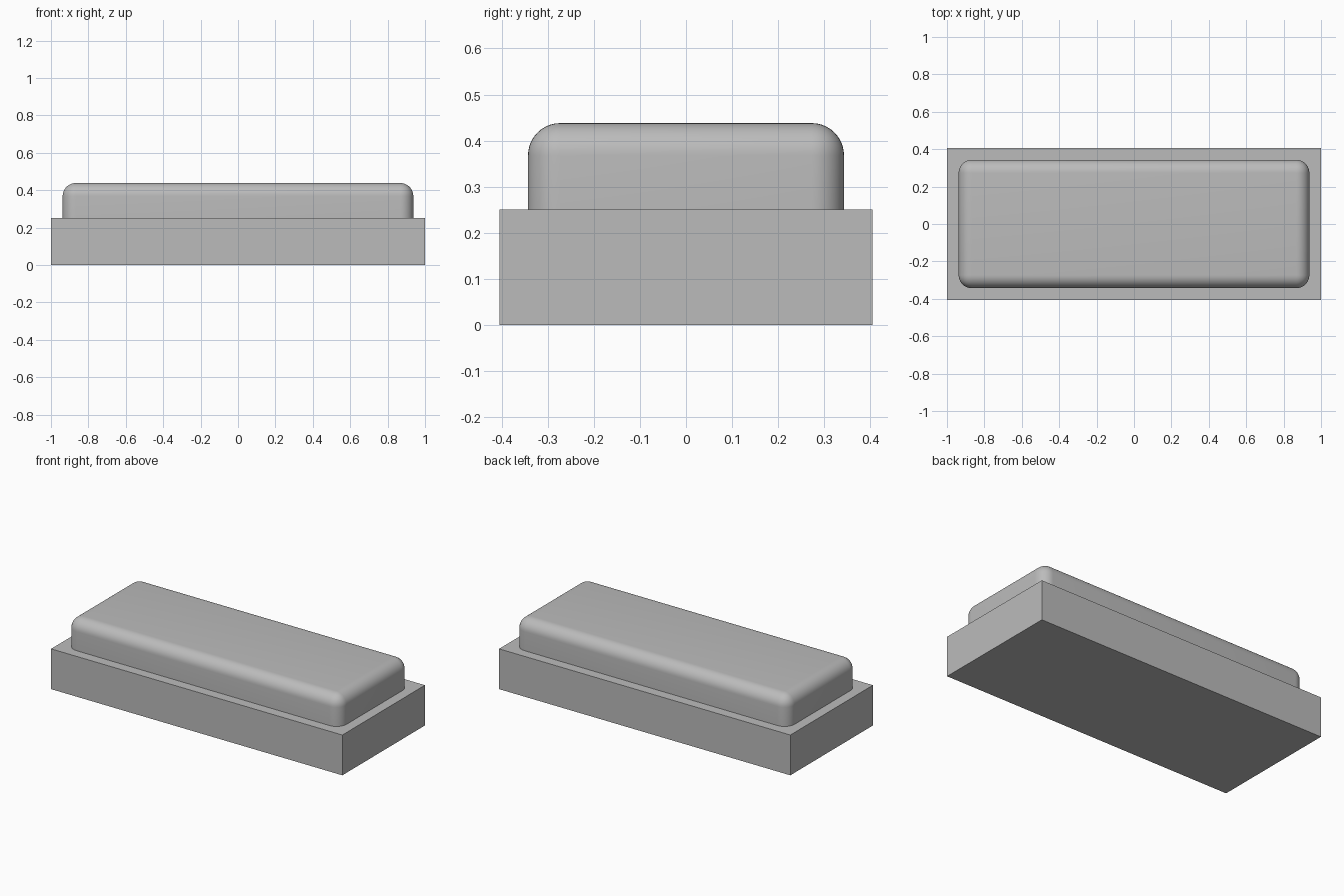
import bpy
import math

default_cube = bpy.data.objects.get("Cube")
if default_cube:
    bpy.data.objects.remove(default_cube, do_unlink=True)

# Plain grey for the whole model
GREY = (0.5, 0.5, 0.5, 1.0)
grey = bpy.data.materials.new("plain_grey")
grey.use_nodes = True
grey.diffuse_color = GREY
grey.node_tree.nodes["Principled BSDF"].inputs["Base Color"].default_value = GREY


def box(name, size, bottom):
    """Axis-aligned box resting at the given height."""
    bpy.ops.mesh.primitive_cube_add(size=1, location=(0, 0, bottom + size[2] / 2))
    obj = bpy.context.object
    obj.name = name
    obj.scale = size
    bpy.ops.object.transform_apply(location=False, rotation=False, scale=True)
    obj.data.materials.append(grey)
    return obj


# Rectangular base slab
BASE_HEIGHT = 0.25
box("base", (2.0, 0.81, BASE_HEIGHT), 0)

# Raised block with rounded top and upright edges, square where it meets the base
block = box("rounded_block", (1.875, 0.686, 0.188), BASE_HEIGHT)
weights = block.data.attributes.new("bevel_weight_edge", "FLOAT", "EDGE")
for edge in block.data.edges:
    heights = [block.data.vertices[i].co.z for i in edge.vertices]
    weights.data[edge.index].value = 1.0 if max(heights) > 0 else 0.0

bevel = block.modifiers.new("rounding", "BEVEL")
bevel.limit_method = "WEIGHT"
bevel.width = 0.07
bevel.segments = 10
bpy.ops.object.modifier_apply(modifier=bevel.name)
bpy.ops.object.shade_smooth_by_angle(angle=math.radians(30))
